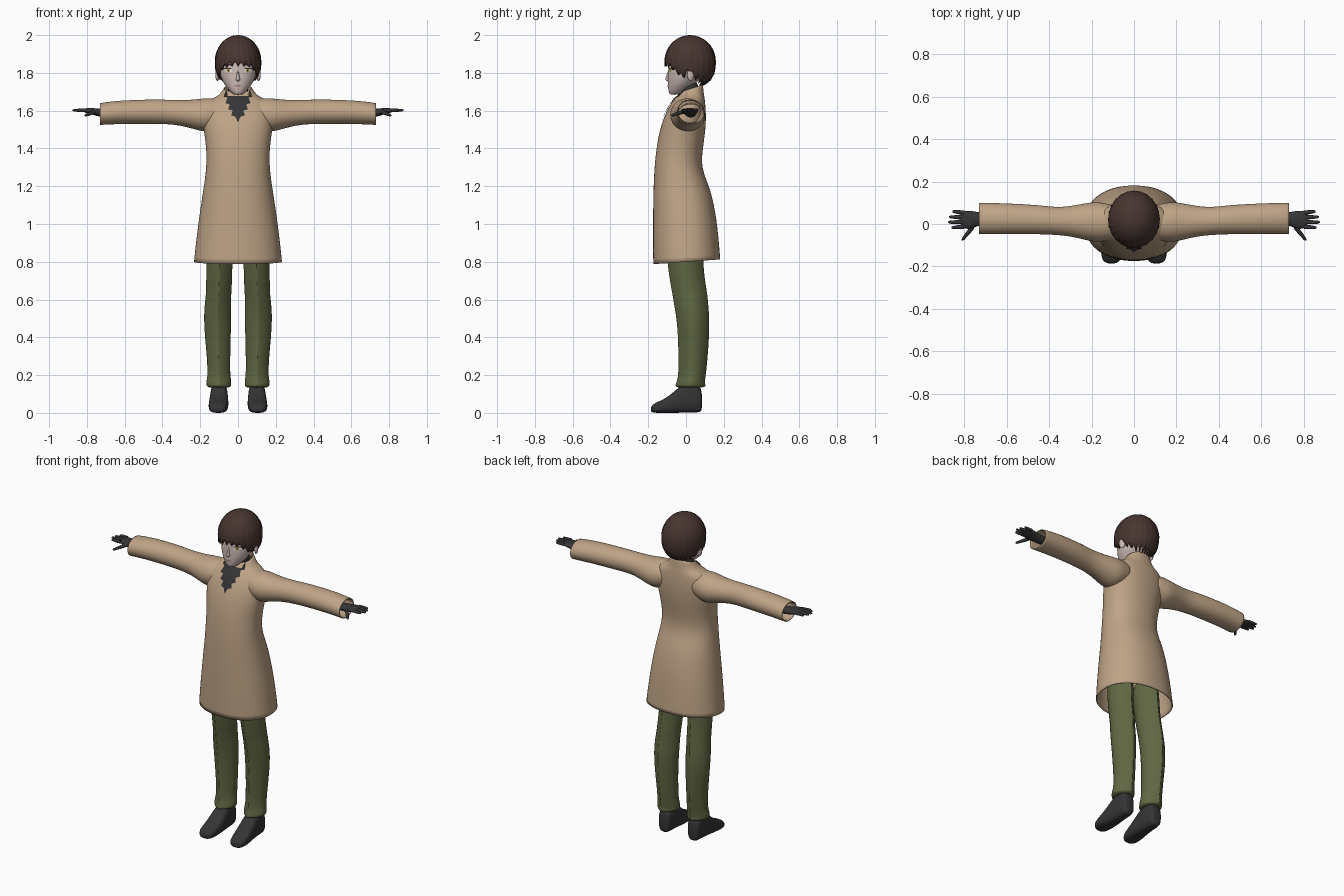
import bpy, bmesh, math, random
from mathutils import Vector, Matrix

random.seed(4)
cube = bpy.data.objects.get("Cube")
if cube:
    bpy.data.objects.remove(cube)


def material(name, rgb):
    m = bpy.data.materials.new(name)
    m.use_nodes = True
    m.diffuse_color = (*rgb, 1)
    bsdf = next(n for n in m.node_tree.nodes if n.type == 'BSDF_PRINCIPLED')
    bsdf.inputs["Base Color"].default_value = (*rgb, 1)
    bsdf.inputs["Roughness"].default_value = 0.8
    return m


TAN = material("tan_coat", (0.52, 0.37, 0.24))
GREEN = material("olive_cloth", (0.115, 0.135, 0.055))
DARK = material("charcoal", (0.035, 0.035, 0.037))
BROWN = material("brown_hair", (0.065, 0.036, 0.03))
SKIN = material("pale_skin", (0.62, 0.5, 0.47))
WHITE = material("eye_white", (0.8, 0.78, 0.75))
AMBER = material("amber", (0.5, 0.32, 0.08))
ROSE = material("dull_rose", (0.36, 0.2, 0.18))


def finish(name, bm, mat):
    mesh = bpy.data.meshes.new(name)
    bm.to_mesh(mesh)
    bm.free()
    mesh.materials.append(mat)
    ob = bpy.data.objects.new(name, mesh)
    bpy.context.collection.objects.link(ob)
    return ob


def spow(v, p):
    return math.copysign(abs(v) ** p, v)


def loft(name, mat, axis, sections, power=2.0, caps=True, mirror=False, shell=0, lens=False, n=24):
    """Skin rings along an axis; section = position, a range, b range, optional tilt along b."""
    bm = bmesh.new()
    crease = bm.edges.layers.float.new("crease_edge")
    rings = []
    for pos, a0, a1, b0, b1, *tilt in sections:
        ring = []
        for i in range(n):
            t = math.tau * i / n
            a = (a0 + a1) / 2 + (a1 - a0) / 2 * spow(math.sin(t), 1.7 if lens else 2 / power)
            b = (b0 + b1) / 2 - (b1 - b0) / 2 * spow(math.cos(t), 1 if lens else 2 / power)
            p = pos + (tilt[0] * b if tilt else 0)
            ring.append(bm.verts.new({'x': (p, a, b), 'y': (a, p, b), 'z': (a, b, p)}[axis]))
        rings.append(ring)
    for r, s in zip(rings, rings[1:]):
        for i in range(n):
            j = (i + 1) % n
            bm.faces.new((r[i], r[j], s[j], s[i]))
        if lens:
            for i in (0, n // 2):
                bm.edges.get((r[i], s[i]))[crease] = 0.9
    if caps:
        bm.faces.new(rings[0])
        bm.faces.new(rings[-1])
    bmesh.ops.recalc_face_normals(bm, faces=bm.faces)
    ob = finish(name, bm, mat)
    if mirror:
        ob.modifiers.new("mirror", 'MIRROR')
    sub = ob.modifiers.new("smooth", 'SUBSURF')
    sub.levels = sub.render_levels = 2
    if shell:
        sol = ob.modifiers.new("shell", 'SOLIDIFY')
        sol.thickness, sol.offset = shell, -1
    return ob


def patch(name, mat, target, rows, lift, cols=8):
    """Thin plate laid on the front of a target; row = height, x start, x end."""
    bpy.context.view_layer.update()
    surface = target.evaluated_get(bpy.context.evaluated_depsgraph_get())
    bm = bmesh.new()
    grid = []
    for z, x0, x1 in rows:
        line = []
        for c in range(cols + 1):
            x = x0 + (x1 - x0) * c / cols
            hit, loc, _, _ = surface.ray_cast(Vector((x, -1, z)), Vector((0, 1, 0)))
            line.append(bm.verts.new((x, (loc.y if hit else -0.04) - lift, z)))
        grid.append(line)
    for r, s in zip(grid, grid[1:]):
        for c in range(cols):
            bm.faces.new((r[c], s[c], s[c + 1], r[c + 1]))
    return finish(name, bm, mat)


# Coat body with tilted hem and collar
coat = loft("coat_body", TAN, 'z', [
    (0.80, -0.235, 0.235, -0.175, 0.183, 0.07), (0.9, -0.225, 0.225, -0.176, 0.176),
    (1.0, -0.212, 0.212, -0.176, 0.166), (1.1, -0.198, 0.198, -0.175, 0.15),
    (1.2, -0.182, 0.182, -0.173, 0.125), (1.3, -0.168, 0.168, -0.168, 0.08),
    (1.4, -0.168, 0.168, -0.158, 0.09), (1.5, -0.184, 0.184, -0.14, 0.105),
    (1.58, -0.19, 0.19, -0.112, 0.107), (1.63, -0.182, 0.182, -0.085, 0.103),
    (1.66, -0.15, 0.15, -0.062, 0.1), (1.68, -0.1, 0.1, -0.045, 0.096),
    (1.71, -0.075, 0.075, -0.032, 0.09, 0.3)], power=2.2, caps=False, shell=0.006)

# Sleeves
loft("sleeves", TAN, 'x', [
    (0.10, -0.075, 0.09, 1.51, 1.665), (0.17, -0.088, 0.106, 1.485, 1.668),
    (0.22, -0.078, 0.1, 1.498, 1.66), (0.29, -0.06, 0.086, 1.518, 1.656),
    (0.36, -0.052, 0.078, 1.528, 1.658), (0.45, -0.048, 0.09, 1.53, 1.66),
    (0.60, -0.048, 0.098, 1.53, 1.656), (0.69, -0.047, 0.1, 1.526, 1.647),
    (0.73, -0.047, 0.1, 1.524, 1.64)], caps=False, mirror=True, shell=0.006)

# Trousers with a pressed crease front and back
loft("trouser_legs", GREEN, 'z', [
    (0.98, 0.005, 0.17, -0.11, 0.09), (0.80, 0.03, 0.166, -0.1, 0.09),
    (0.70, 0.03, 0.17, -0.085, 0.1), (0.63, 0.035, 0.17, -0.072, 0.113),
    (0.57, 0.036, 0.178, -0.062, 0.118), (0.50, 0.034, 0.182, -0.05, 0.124),
    (0.40, 0.038, 0.176, -0.042, 0.122), (0.30, 0.04, 0.166, -0.04, 0.115),
    (0.20, 0.041, 0.161, -0.04, 0.105), (0.17, 0.034, 0.168, -0.048, 0.1),
    (0.155, 0.036, 0.168, -0.052, 0.1), (0.13, 0.034, 0.167, -0.062, 0.108)],
    mirror=True, lens=True)

# Shoes
loft("shoes", DARK, 'y', [
    (-0.187, 0.085, 0.125, 0.006, 0.03), (-0.172, 0.062, 0.152, 0, 0.05),
    (-0.12, 0.052, 0.157, 0, 0.07), (-0.07, 0.05, 0.153, 0, 0.105),
    (-0.03, 0.053, 0.148, 0, 0.145), (0.03, 0.055, 0.145, 0.002, 0.17),
    (0.07, 0.06, 0.14, 0.002, 0.15), (0.086, 0.072, 0.128, 0.01, 0.11)],
    power=2.8, mirror=True)

# Gloved palms, then fingers and thumbs as tapered curves
loft("palms", DARK, 'x', [
    (0.66, 0.0, 0.055, 1.56, 1.61), (0.73, -0.004, 0.054, 1.565, 1.61),
    (0.765, -0.026, 0.063, 1.578, 1.614), (0.80, -0.022, 0.063, 1.586, 1.614),
    (0.818, -0.01, 0.058, 1.592, 1.61)], mirror=True)
curve = bpy.data.curves.new("fingers", 'CURVE')
curve.dimensions, curve.bevel_depth, curve.bevel_resolution = '3D', 0.0105, 3
curve.use_fill_caps = True
curve.materials.append(DARK)
digits = [((0.80, y, 1.602), (tip, y * 1.15 - 0.002, 1.602))
          for y, tip in ((0.053, 0.855), (0.031, 0.871), (0.009, 0.876), (-0.013, 0.86))]
digits.append(((0.76, -0.015, 1.594), (0.81, -0.077, 1.574)))
for side in (1, -1):
    for start, end in digits:
        spline = curve.splines.new('POLY')
        spline.points.add(3)
        for point, f, radius in zip(spline.points, (0, 0.5, 0.9, 1), (1, 0.9, 0.65, 0.25)):
            p = Vector(start).lerp(Vector(end), f)
            point.co = (p.x * side, p.y, p.z, 1)
            point.radius = radius
bpy.context.collection.objects.link(bpy.data.objects.new("fingers", curve))

# Neck and jagged scarf front
loft("neck", DARK, 'z', [(1.62, -0.06, 0.06, -0.03, 0.07), (1.70, -0.056, 0.056, -0.036, 0.068),
                         (1.76, -0.05, 0.05, -0.025, 0.065)])
scarf = [(1.705, 0.062), (1.675, 0.074), (1.668, 0.056), (1.64, 0.066), (1.633, 0.044),
         (1.607, 0.052), (1.60, 0.028), (1.575, 0.036), (1.568, 0.014), (1.54, 0.001)]
patch("scarf_front", DARK, coat, [(z, -w, w) for z, w in scarf], 0.007)

# Head, nose and ears
head = loft("head", SKIN, 'z', [
    (1.684, -0.016, 0.016, -0.08, -0.045), (1.69, -0.03, 0.03, -0.089, -0.02),
    (1.71, -0.05, 0.05, -0.094, 0.01), (1.74, -0.074, 0.074, -0.097, 0.05),
    (1.78, -0.093, 0.093, -0.097, 0.085), (1.82, -0.101, 0.101, -0.094, 0.11),
    (1.88, -0.104, 0.104, -0.096, 0.13), (1.94, -0.08, 0.08, -0.065, 0.105),
    (1.975, -0.04, 0.04, -0.02, 0.06)])
loft("nose", SKIN, 'z', [
    (1.754, -0.009, 0.009, -0.1, -0.07), (1.764, -0.013, 0.013, -0.112, -0.07),
    (1.78, -0.009, 0.009, -0.106, -0.07), (1.82, -0.006, 0.006, -0.095, -0.07)], n=12)
bm = bmesh.new()
for side in (1, -1):
    place = Matrix.Translation((0.108 * side, 0.025, 1.79)) @ Matrix.Rotation(0.35 * side, 4, 'Z')
    bmesh.ops.create_uvsphere(bm, u_segments=16, v_segments=10, radius=1,
                              matrix=place @ Matrix.Diagonal((0.011, 0.02, 0.033, 1)))
finish("ears", bm, SKIN)

# Painted face plates
for side, label in ((1, "left"), (-1, "right")):
    def face_plate(part, mat, rows, lift):
        patch(f"{label}_{part}", mat, head,
              [(z, *sorted((a * side, b * side))) for z, a, b in rows], lift, 6)
    face_plate("eye", WHITE, [(1.821, 0.04, 0.068), (1.812, 0.028, 0.073), (1.802, 0.037, 0.06)], 0.002)
    face_plate("iris", AMBER, [(1.822, 0.044, 0.058), (1.812, 0.042, 0.06), (1.803, 0.046, 0.056)], 0.003)
    face_plate("pupil", DARK, [(1.818, 0.048, 0.054), (1.808, 0.048, 0.054)], 0.004)
    face_plate("lash", BROWN, [(1.827, 0.042, 0.074), (1.82, 0.03, 0.08)], 0.004)
    face_plate("brow", BROWN, [(1.846, 0.04, 0.08), (1.838, 0.024, 0.07)], 0.002)
patch("mouth", ROSE, head, [(1.735, -0.018, 0.018), (1.728, -0.012, 0.012)], 0.002)

# Hair cap with a ragged lower edge: fringe, sideburns, nape
edge = [(0, 1.835), (0.6, 1.828), (0.9, 1.8), (1.25, 1.765), (1.5, 1.795), (1.8, 1.76),
        (2.3, 1.735), (3.2, 1.728)]


def hair_edge(a):
    for (a0, z0), (a1, z1) in zip(edge, edge[1:]):
        if a <= a1:
            return z0 + (z1 - z0) * (a - a0) / (a1 - a0)
    return edge[-1][1]


bm = bmesh.new()
count, levels = 96, 12
columns = []
for i in range(count):
    a = math.tau * i / count
    tooth = (0.0, 0.012, 0.024, 0.012)[i % 4] + random.uniform(-0.004, 0.004)
    low = hair_edge(min(a, math.tau - a)) + tooth
    lock = 1 + (0.012 if i % 4 == 0 else -0.008) + random.uniform(-0.004, 0.004)
    column = []
    for k in range(levels):
        z = low + (2.0 - low) * math.sin(k / levels * math.pi / 2)
        h = abs(z - 1.86) / 0.14
        p = 2.0 if z > 1.86 else 2.5
        f = max(0, 1 - h ** p) ** (1 / p) * lock
        column.append(bm.verts.new((0.122 * math.sin(a) * f, 0.022 - 0.135 * math.cos(a) * f, z)))
    columns.append(column)
crown = bm.verts.new((0, 0.022, 2.0))
for i, c in enumerate(columns):
    d = columns[(i + 1) % count]
    for k in range(levels - 1):
        bm.faces.new((c[k], d[k], d[k + 1], c[k + 1]))
    bm.faces.new((c[-1], d[-1], crown))
bmesh.ops.recalc_face_normals(bm, faces=bm.faces)
hair = finish("hair", bm, BROWN)
shell = hair.modifiers.new("shell", 'SOLIDIFY')
shell.thickness, shell.offset = 0.006, -1

# Smooth shading, keeping sharp edges
bpy.ops.object.select_all(action='DESELECT')
for ob in bpy.context.collection.objects:
    if ob.type == 'MESH':
        ob.select_set(True)
        bpy.context.view_layer.objects.active = ob
bpy.ops.object.shade_smooth_by_angle(angle=math.radians(60))
